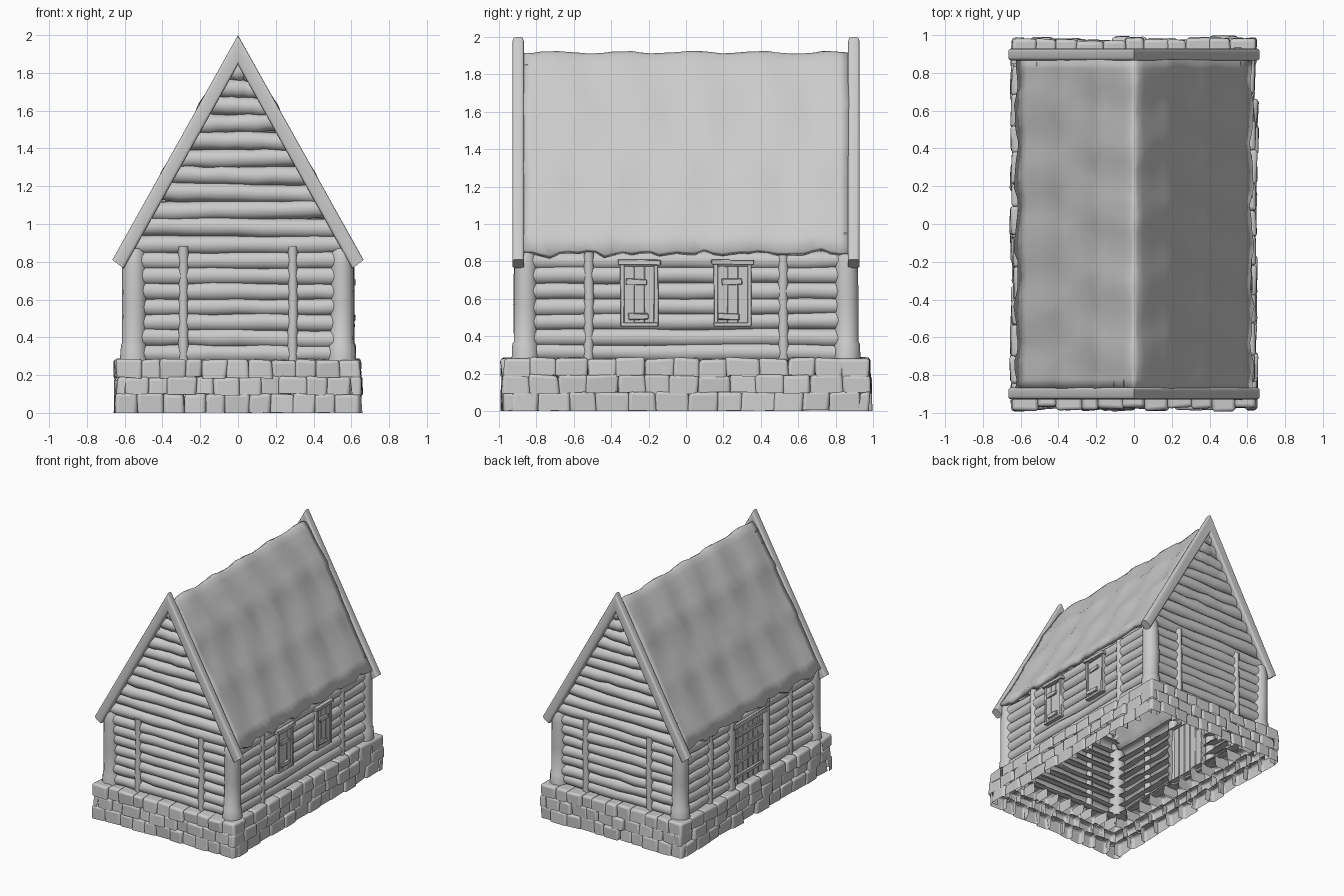
import bpy, bmesh, math, random
from mathutils import Vector

if "Cube" in bpy.data.objects:
    bpy.data.objects.remove(bpy.data.objects["Cube"])

random.seed(4)
J = lambda a: random.uniform(-a, a)


def finish(name, bm, angle=40, bevel=0, segs=2):
    me = bpy.data.meshes.new(name)
    bm.to_mesh(me)
    bm.free()
    ob = bpy.data.objects.new(name, me)
    bpy.context.collection.objects.link(ob)
    me.shade_smooth()
    me.set_sharp_from_angle(angle=math.radians(angle))
    if bevel:
        m = ob.modifiers.new("bevel", 'BEVEL')
        m.width, m.segments = bevel, segs
    return ob


def drop_faces(bm, direction, limit=.3):
    """Open the hidden side: remove faces that point along direction."""
    bm.normal_update()
    d = Vector(direction)
    bmesh.ops.delete(bm, geom=[f for f in bm.faces if f.normal.dot(d) > limit], context='FACES')


def add_box(bm, c, size, jitter=0):
    for v in bmesh.ops.create_cube(bm, size=1)['verts']:
        v.co = Vector([c[i] + v.co[i] * size[i] + J(jitter) for i in range(3)])


def add_log(bm, a, b, r, n=6, sides=12, wobble=.004, profile=None):
    """Wobbly rod from a to b; profile gives (position, radius factor) along it."""
    a, b = Vector(a), Vector(b)
    d = (b - a).normalized()
    u = Vector((0, 0, 1)) if abs(d.z) < .5 else Vector((1, 0, 0))
    w = d.cross(u)
    rings = []
    profile = profile or [(i / n, 1) for i in range(n + 1)]
    for t, f in profile:
        k = r * f + J(wobble)
        c = a.lerp(b, t) + u * J(wobble) + w * J(wobble)
        rings.append([bm.verts.new(c + (u * math.cos(q) + w * math.sin(q)) * k)
                      for q in (2 * math.pi * s / sides for s in range(sides))])
    for p, q in zip(rings, rings[1:]):
        for s in range(sides):
            bm.faces.new((p[s], p[(s + 1) % sides], q[(s + 1) % sides], q[s]))
    bm.faces.new(rings[0][::-1])
    bm.faces.new(rings[-1])


# stone foundation: three courses of staggered rounded blocks, hollow behind
for along_y, sg, side in ((True, -1, "left"), (True, 1, "right"), (False, -1, "front"), (False, 1, "back")):
    bm = bmesh.new()
    for row, (z0, z1) in enumerate(((.0, .10), (.10, .19), (.19, .28))):
        full, out = (.98, .645) if along_y else (.645, .98)
        depth = .14 if row == 2 else .05
        half = full - depth * ((row + along_y) % 2)
        n = round(2 * half / (.15 if along_y else .12))
        cuts = [-half + 2 * half * i / n + (J(.02) if 0 < i < n else 0) for i in range(n + 1)]
        for p, q in zip(cuts, cuts[1:]):
            o = sg * (out + J(.012) - depth / 2)
            m, l = (p + q) / 2, q - p + .004
            c, s = ((o, m), (depth, l)) if along_y else ((m, o), (l, depth))
            add_box(bm, (*c, (z0 + z1) / 2), (*s, z1 - z0 + .006), .008)
    for v in bm.verts:
        v.co.z = max(v.co.z, 0)
    drop_faces(bm, (-sg, 0, 0) if along_y else (0, -sg, 0), .7)
    drop_faces(bm, (0, 0, -1), .7)
    finish(side + "_foundation_stones", bm, 50, .018, 3)

# gable end walls: stacked half logs shrinking under the roof slope
for nm, sg in (("front", -1), ("back", 1)):
    bm = bmesh.new()
    z = .315
    while z < 1.85:
        h = .55 if z < .86 else (1.91 - z) / 1.8
        t = J(.01)
        add_log(bm, (-h, sg * .85, z + t), (h, sg * .85, z - t), .051, 8)
        z += .082 if z < .86 else .092
    drop_faces(bm, (0, -sg, 0))
    finish(nm + "_log_wall", bm)
    # upright studs on the gable wall
    bm = bmesh.new()
    for x in (-.29, .29):
        add_log(bm, (x, sg * .885, .27), (x, sg * .885, .88), .026, 5, 10, .002)
    finish(nm + "_studs", bm)

# side walls, the left one is cut open for the door
DY, DW = .02, .2
for nm, sg in (("left", -1), ("right", 1)):
    bm = bmesh.new()
    for i in range(7):
        z = .315 + i * .082
        spans = [(-.85, .85)]
        if sg < 0 and z < .78:
            spans = [(-.85, DY - DW), (DY + DW, .85)]
        for a, b in spans:
            add_log(bm, (sg * .545, a, z + J(.005)), (sg * .545, b, z + J(.005)), .05, 8)
    drop_faces(bm, (-sg, 0, 0))
    finish(nm + "_log_wall", bm)
    bm = bmesh.new()
    for y in (-.52, .52):
        add_log(bm, (sg * .577, y, .27), (sg * .577, y, .85), .028, 5, 10, .002)
    finish(nm + "_studs", bm)

# corner posts with flared feet
bm = bmesh.new()
post = [(0, 1.12), (.15, 1.04), (.17, .96), (.5, .97), (.85, .93), (.96, .88), (1, .65)]
for sx in (-1, 1):
    for sy in (-1, 1):
        add_log(bm, (sx * .55, sy * .858, .27), (sx * .55, sy * .858, .87), .067, 5, 14, .002, post)
finish("corner_posts", bm)

# shuttered windows on the right wall
bm = bmesh.new()
for y in (-.25, .25):
    for s in (-1, 1):
        add_box(bm, (.59, y + s * .09, .62), (.05, .022, .33), .002)
    add_box(bm, (.595, y, .795), (.06, .23, .028), .003)
    add_box(bm, (.592, y, .462), (.052, .2, .022), .002)
    for k in (-1, 0, 1):
        add_box(bm, (.59 + J(.003), y + k * .055, .62), (.03, .057, .31), .001)
    for z in (.69, .505):
        add_box(bm, (.61, y + J(.01) - .01, z), (.018, .11, .032), .004)
finish("shuttered_windows", bm, 30, .003, 1)

# plank door with lintel and cross bars on the left wall
bm = bmesh.new()
for i in range(6):
    add_box(bm, (-.565, DY - DW + .033 + i * .067, .525), (.03, .064, .51), .002)
for z in (.36, .47, .58, .69):
    add_box(bm, (-.587, DY, z), (.018, .36, .03), .004)
add_box(bm, (-.585, DY, .79), (.06, .46, .035), .003)
finish("plank_door", bm, 30, .004, 1)
bm = bmesh.new()
for s in (-1, 1):
    add_log(bm, (-.572, DY + s * .225, .27), (-.572, DY + s * .225, .85), .042, 5, 12, .003)
finish("door_posts", bm)

# thatched roof: softly stepped profile with a ragged eave
half = [(0, 1.918, 0), (.02, 1.908, 0), (.05, 1.87, 0), (.10, 1.79, 0), (.16, 1.695, .3), (.205, 1.63, 1),
        (.218, 1.59, 1), (.30, 1.44, 0), (.36, 1.34, .3), (.405, 1.265, 1), (.418, 1.225, 1),
        (.50, 1.075, 0), (.57, .95, .4), (.625, .855, 1)]
prof = [(-x, z, k) for x, z, k in half[:0:-1]] + half
NY = 36
ph = [random.uniform(0, 6) for _ in range(6)]
bm = bmesh.new()
rows = []
for j in range(NY + 1):
    y = -.87 + 1.74 * j / NY
    rag = [.013 * math.sin(y * 19 + ph[g % 6]) + .008 * math.sin(y * 41 + ph[(g + 2) % 6]) + J(.006)
           for g in range(7)]
    row = []
    for x, z, k in prof:
        sx = (x > 0) - (x < 0)
        g = 3 + sx * min(3, round(abs(x) / .2))
        r = rag[g] * k
        sag = .006 * math.sin(y * 17 + ph[g % 6]) + J(.003)
        row.append(bm.verts.new((x + sx * (r * .48 + sag * .5), y, z - r * .87 + sag)))
    rows.append(row)
for p, q in zip(rows, rows[1:]):
    for i in range(len(prof) - 1):
        bm.faces.new((p[i], p[i + 1], q[i + 1], q[i]))
roof = finish("thatched_roof", bm, 80)
m = roof.modifiers.new("thickness", 'SOLIDIFY')
m.thickness, m.offset = .035, -1

# chevron barge boards at both gable ends
outline = [(0, 2), (.665, .81), (.605, .765), (0, 1.845), (-.605, .765), (-.665, .81)]
for nm, sg in (("front", -1), ("back", 1)):
    bm = bmesh.new()
    f = bm.faces.new([bm.verts.new((x, sg * .866, z)) for x, z in outline])
    for v in bmesh.ops.extrude_face_region(bm, geom=[f])['geom']:
        if isinstance(v, bmesh.types.BMVert):
            v.co.y += sg * .062
    bmesh.ops.recalc_face_normals(bm, faces=bm.faces)
    long_edges = [e for e in bm.edges if abs(e.verts[0].co.x - e.verts[1].co.x) > .3]
    bmesh.ops.bevel(bm, geom=long_edges, offset=.016, segments=3, profile=.5, affect='EDGES')
    finish(nm + "_barge_boards", bm, 45)
